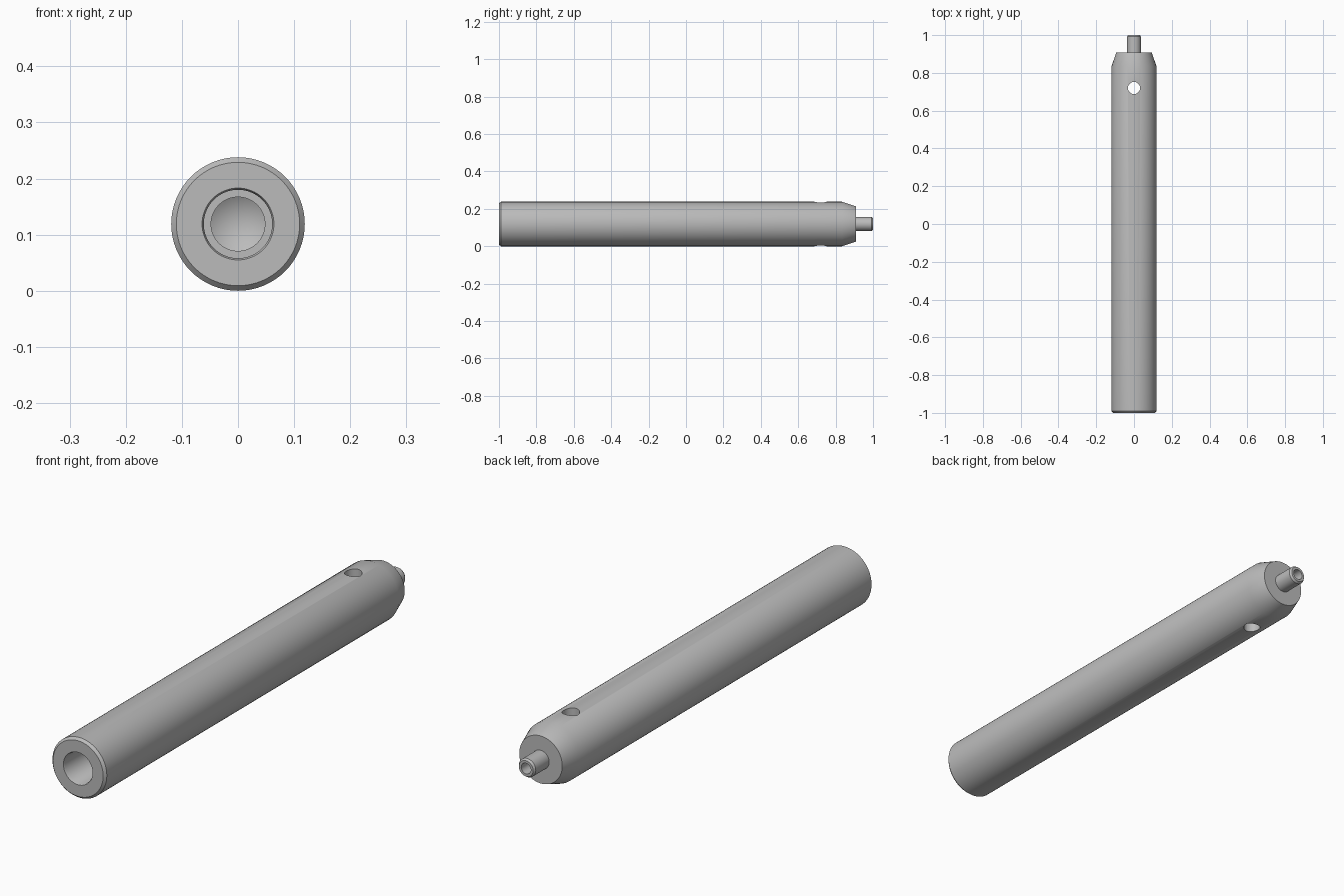
import bpy, bmesh, math
from mathutils import Vector

cube = bpy.data.objects.get("Cube")
if cube:
    bpy.data.objects.remove(cube, do_unlink=True)

R = 0.119          # rod radius, also the height of its axis
SEGMENTS = 64

steel = bpy.data.materials.new("grey steel")
steel.use_nodes = True
grey = (0.5, 0.5, 0.5, 1)
steel.diffuse_color = grey
steel.node_tree.nodes["Principled BSDF"].inputs["Base Color"].default_value = grey


def lathe(name, profile):
    """Turn a profile of (radius, y) points around the rod axis."""
    bm = bmesh.new()
    verts = [bm.verts.new((r, y, R)) for r, y in profile]
    edges = [bm.edges.new(pair) for pair in zip(verts, verts[1:])]
    bmesh.ops.spin(bm, geom=verts + edges, cent=(0, 0, R), axis=(0, 1, 0),
                   angle=math.tau, steps=SEGMENTS)
    bmesh.ops.remove_doubles(bm, verts=bm.verts, dist=0.0001)
    bmesh.ops.recalc_face_normals(bm, faces=bm.faces)
    mesh = bpy.data.meshes.new(name)
    bm.to_mesh(mesh)
    bm.free()
    mesh.materials.append(steel)
    obj = bpy.data.objects.new(name, mesh)
    bpy.context.collection.objects.link(obj)
    return obj


rod = lathe("turned_rod", [
    # stepped front bore with a drill-point bottom
    (0, -0.37), (0.048, -0.40), (0.048, -0.55), (0.061, -0.55),
    (0.061, -0.994), (0.064, -1),
    # chamfered front face, body and tapered rear shoulder
    (0.11, -1), (R, -0.99), (R, 0.835), (0.094, 0.908),
    # rear pin with a small blind hole
    (0.037, 0.908), (0.037, 0.992), (0.031, 1), (0.021, 1),
    (0.021, 0.93), (0, 0.92),
])

# cross hole drilled straight through near the rear
bpy.ops.mesh.primitive_cylinder_add(vertices=32, radius=0.032, depth=0.5,
                                    location=(0, 0.72, R))
drill = bpy.context.object
drill.name = "cross_hole_cutter"
drill.hide_render = True
drill.data.materials.append(steel)

cut = rod.modifiers.new("cross_hole", "BOOLEAN")
cut.operation = "DIFFERENCE"
cut.solver = "EXACT"
cut.object = drill

bpy.ops.object.select_all(action="DESELECT")
rod.select_set(True)
bpy.context.view_layer.objects.active = rod
bpy.ops.object.modifier_apply(modifier=cut.name)
bpy.data.objects.remove(drill, do_unlink=True)
bpy.ops.object.shade_smooth_by_angle(angle=math.radians(30))
